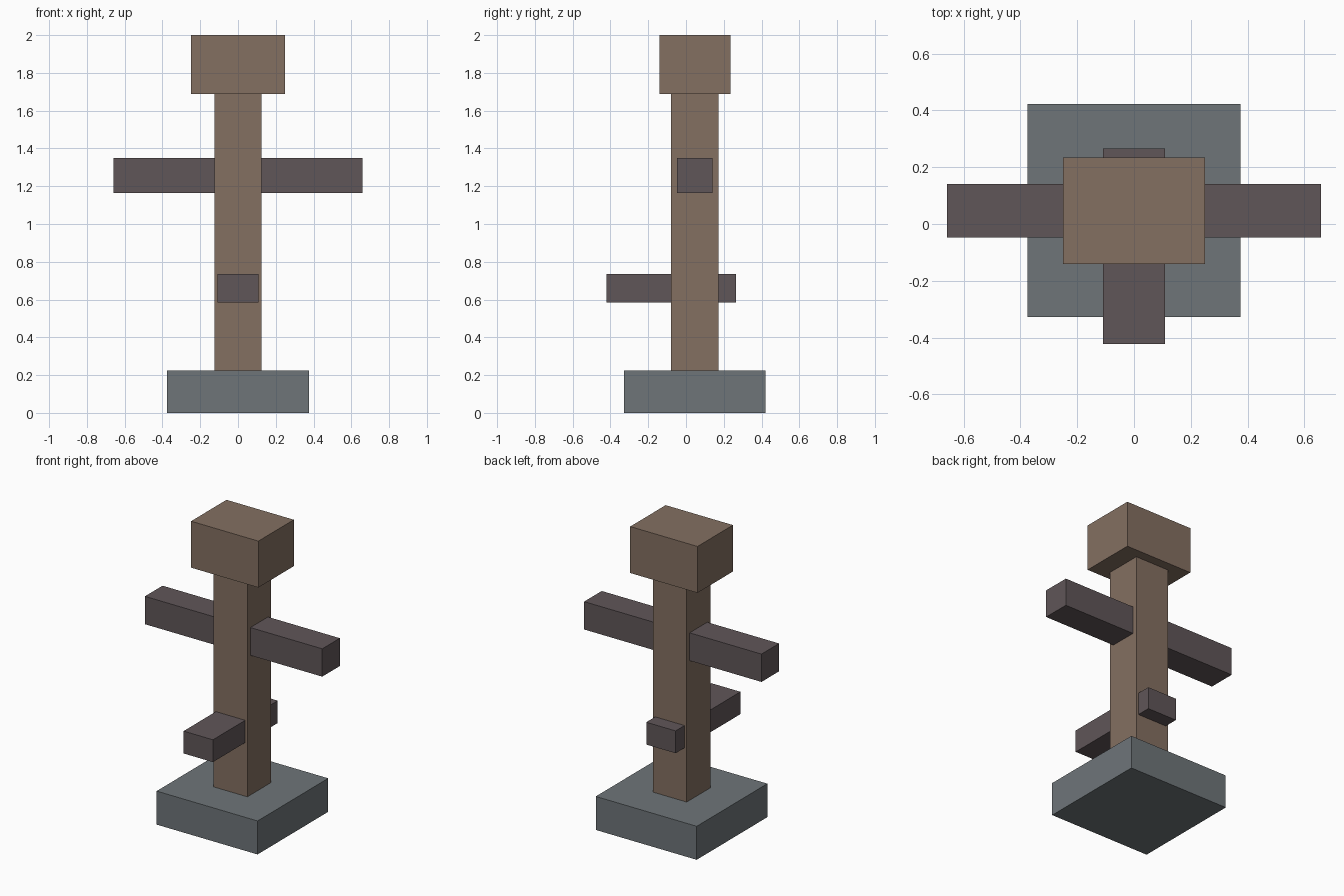
import bpy
from mathutils import Vector

if "Cube" in bpy.data.objects:
    bpy.data.objects.remove(bpy.data.objects["Cube"])


def material(name, rgb):
    m = bpy.data.materials.new(name)
    m.diffuse_color = (*rgb, 1.0)
    m.use_nodes = True
    m.node_tree.nodes["Principled BSDF"].inputs["Base Color"].default_value = m.diffuse_color
    return m


def box(name, x, y, z, mat):
    """Box from (min, max) extents on each axis."""
    centre = [(a + b) / 2 for a, b in (x, y, z)]
    bpy.ops.mesh.primitive_cube_add(size=1, location=centre)
    ob = bpy.context.object
    ob.name = name
    ob.scale = Vector([b - a for a, b in (x, y, z)])
    bpy.ops.object.transform_apply(location=False, rotation=False, scale=True)
    ob.data.materials.append(mat)
    return ob


wood = material("wood", (0.23, 0.16, 0.12))
dark_wood = material("dark_wood", (0.117, 0.093, 0.098))
stone = material("stone", (0.156, 0.178, 0.191))

# Stone foot
box("base", (-0.375, 0.375), (-0.328, 0.422), (0, 0.225), stone)
# Upright post and its cap block
box("post", (-0.125, 0.125), (-0.079, 0.171), (0.225, 1.688), wood)
box("cap", (-0.25, 0.25), (-0.141, 0.235), (1.688, 2.0), wood)
# Sideways arms passing through the post
box("cross_arm", (-0.659, 0.659), (-0.047, 0.14), (1.163, 1.35), dark_wood)
# Lower peg running front to back through the post
box("lower_peg", (-0.109, 0.109), (-0.422, 0.266), (0.585, 0.735), dark_wood)
